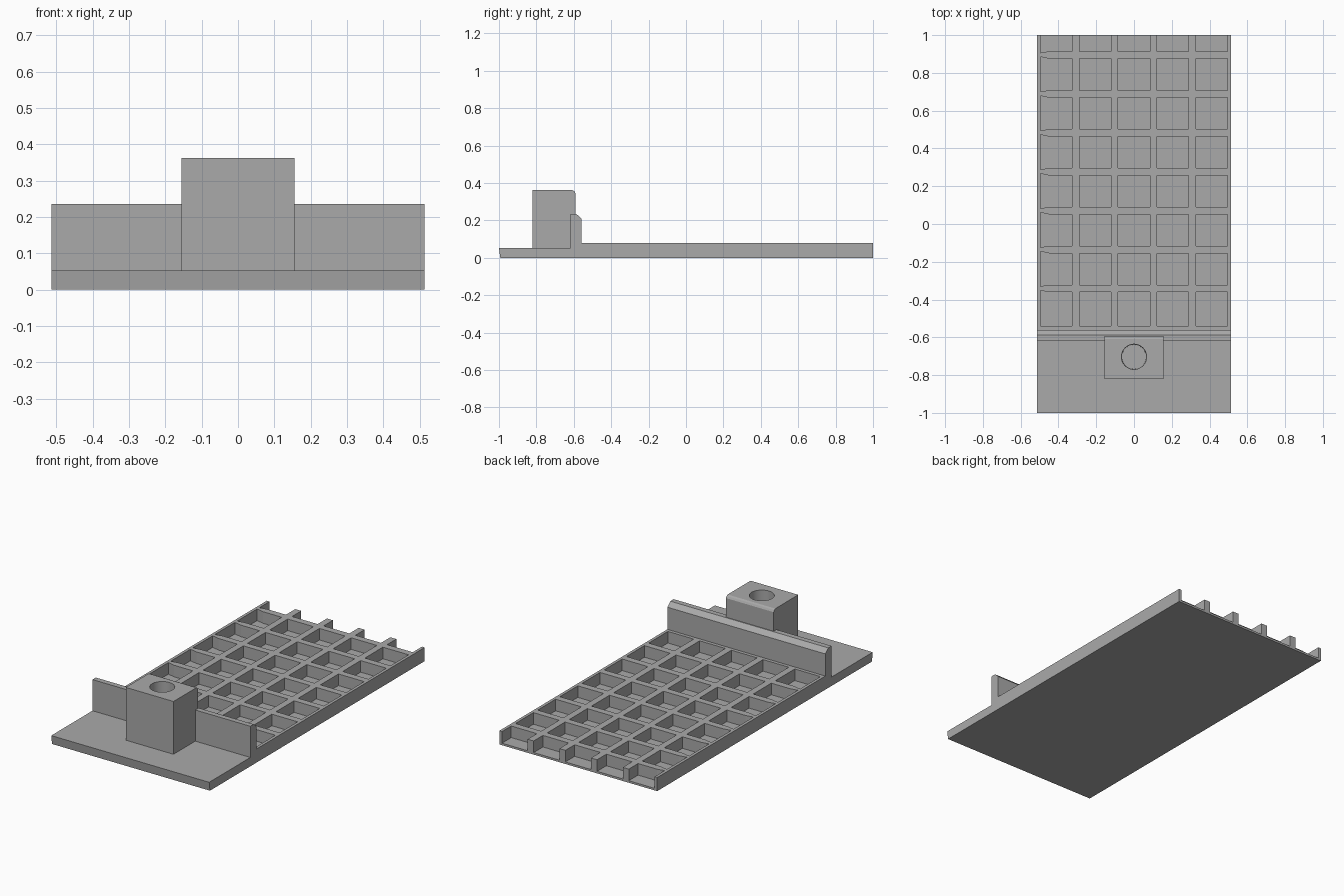
import bpy, bmesh
from mathutils import Matrix

if "Cube" in bpy.data.objects:
    bpy.data.objects.remove(bpy.data.objects["Cube"], do_unlink=True)

HALF_W = 0.513
grey = bpy.data.materials.new("plain_grey")
grey.use_nodes = True
grey.diffuse_color = (0.4, 0.4, 0.4, 1)
grey.node_tree.nodes["Principled BSDF"].inputs["Base Color"].default_value = grey.diffuse_color


def add_prism(bm, corners, offset):
    """Closed prism from a flat outline and an extrusion vector."""
    bottom = [bm.verts.new(c) for c in corners]
    top = [bm.verts.new([a + b for a, b in zip(c, offset)]) for c in corners]
    bm.faces.new(bottom)
    bm.faces.new(top[::-1])
    for i in range(len(corners)):
        j = (i + 1) % len(corners)
        bm.faces.new((bottom[i], top[i], top[j], bottom[j]))


def finish(bm, name):
    bmesh.ops.recalc_face_normals(bm, faces=bm.faces[:])
    mesh = bpy.data.meshes.new(name)
    bm.to_mesh(mesh)
    bm.free()
    mesh.materials.append(grey)
    obj = bpy.data.objects.new(name, mesh)
    bpy.context.collection.objects.link(obj)
    return obj


def side_profile(name, yz, half_width):
    """Extrude a y-z outline across the width."""
    bm = bmesh.new()
    add_prism(bm, [(-half_width, y, z) for y, z in yz], (2 * half_width, 0, 0))
    return finish(bm, name)


def cut(obj, cutter):
    cutter.hide_render = True
    mod = obj.modifiers.new("cut", 'BOOLEAN')
    mod.operation = 'DIFFERENCE'
    mod.solver = 'EXACT'
    mod.object = cutter
    bpy.context.view_layer.objects.active = obj
    bpy.ops.object.modifier_apply(modifier=mod.name)
    bpy.data.objects.remove(cutter, do_unlink=True)


# Plate with a low front apron, and the upright wall with a sloped rear edge
plate = side_profile("base_plate_and_wall", [
    (-0.993, 0), (1, 0), (1, 0.08), (-0.56, 0.08), (-0.56, 0.21),
    (-0.587, 0.235), (-0.618, 0.235), (-0.618, 0.052), (-1, 0.052)], HALF_W)

# Grid of pockets, open at the rear edge; the right column flares at its outer side
PITCH, SIZE, FLOOR = 0.206, 0.167, 0.012
bm = bmesh.new()
for row in range(8):
    y0 = -0.528 + PITCH * row
    y1 = 1.05 if row == 7 else y0 + SIZE
    if row == 0:
        y0 = -0.54
    for col in range(5):
        xc = (col - 2) * PITCH
        x0, x1 = xc - SIZE / 2, xc + SIZE / 2
        outline = [(x1, y0), (x1, y1), (x0, y1), (x0, y0)]
        if col == 0:
            low = y0 if row == 0 else y0 - 0.008
            outline = [(x1, y0), (x1, y1), (x0 + 0.045, y1), (x0, y1 + 0.01),
                       (x0, low), (x0 + 0.045, y0)]
        add_prism(bm, [(x, y, FLOOR) for x, y in outline], (0, 0, 0.1))
cut(plate, finish(bm, "pocket_cutter"))

# Mounting block with a bevelled rear top edge and a round socket
block = side_profile("socket_block", [
    (-0.82, 0.04), (-0.592, 0.04), (-0.592, 0.347), (-0.598, 0.357),
    (-0.608, 0.362), (-0.82, 0.362)], 0.155)
bm = bmesh.new()
bmesh.ops.create_cone(bm, cap_ends=True, segments=48, radius1=0.064, radius2=0.067,
                      depth=0.34, matrix=Matrix.Translation((0, -0.703, 0.222)))
cut(block, finish(bm, "socket_cutter"))
bpy.ops.object.select_all(action='DESELECT')
block.select_set(True)
bpy.context.view_layer.objects.active = block
bpy.ops.object.shade_smooth_by_angle(angle=0.4)
